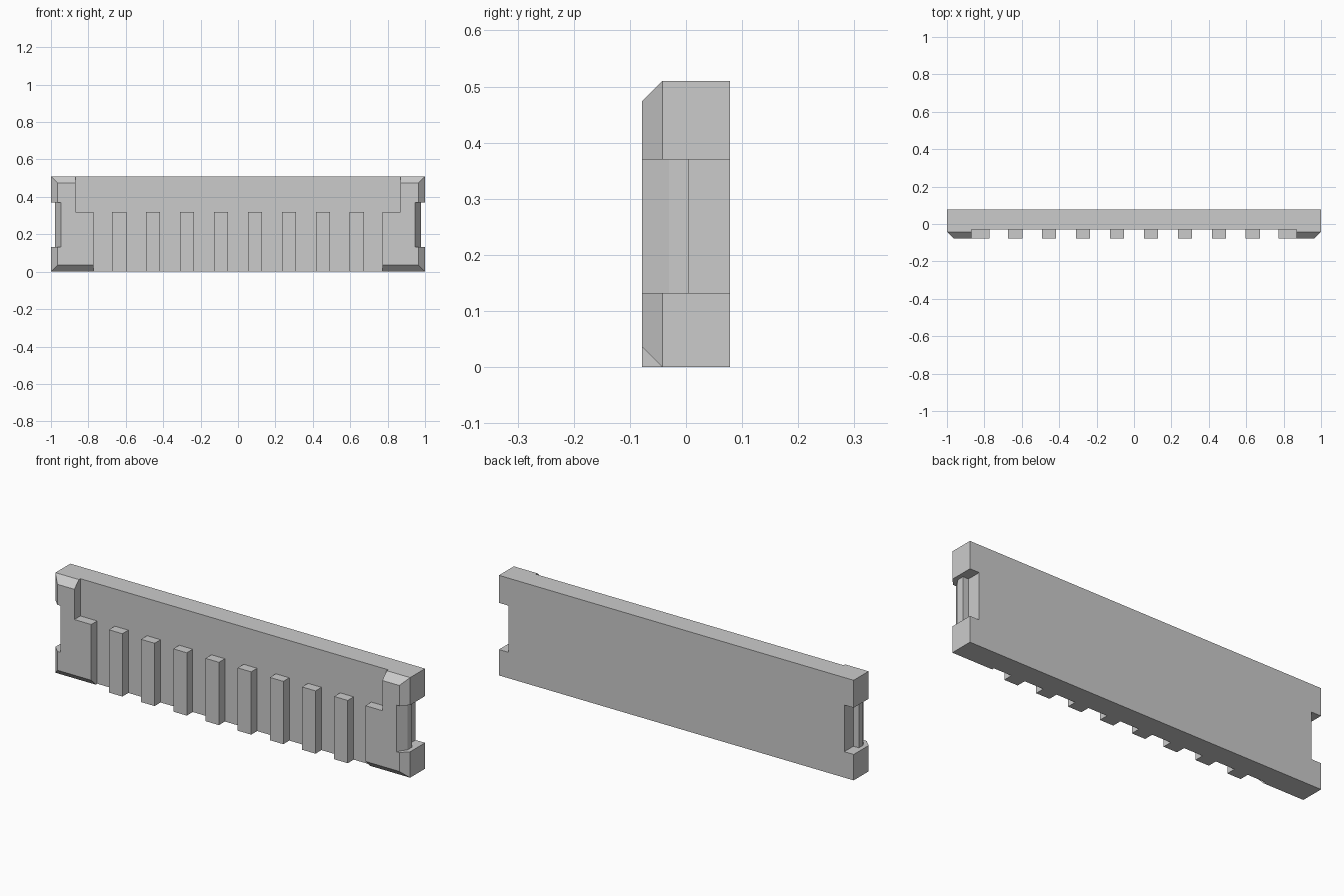
import bpy, bmesh
from mathutils import Vector

cube = bpy.data.objects.get("Cube")
if cube:
    bpy.data.objects.remove(cube, do_unlink=True)

HEIGHT = 0.51
BACK, PANEL_FRONT, FRONT = 0.078, -0.03, -0.078
CHAMFER = 0.036
RIB_TOP = 0.32

grey = bpy.data.materials.new("light grey")
grey.use_nodes = True
colour = (0.6, 0.6, 0.6, 1)
grey.diffuse_color = colour
grey.node_tree.nodes["Principled BSDF"].inputs["Base Color"].default_value = colour


def prism(name, points, offset, cuts=()):
    """Extrude a 3D outline by offset, then trim with (point, normal) planes."""
    bm = bmesh.new()
    face = bm.faces.new([bm.verts.new(p) for p in points])
    extruded = bmesh.ops.extrude_face_region(bm, geom=[face], use_keep_orig=True)["geom"]
    moved = [v for v in extruded if isinstance(v, bmesh.types.BMVert)]
    bmesh.ops.translate(bm, verts=moved, vec=offset)
    for point, normal in cuts:
        bmesh.ops.bisect_plane(bm, geom=bm.verts[:] + bm.edges[:] + bm.faces[:],
                               plane_co=point, plane_no=normal, clear_outer=True)
        bmesh.ops.holes_fill(bm, edges=[e for e in bm.edges if e.is_boundary])
    bmesh.ops.recalc_face_normals(bm, faces=bm.faces[:])
    mesh = bpy.data.meshes.new(name)
    bm.to_mesh(mesh)
    bm.free()
    mesh.materials.append(grey)
    obj = bpy.data.objects.new(name, mesh)
    bpy.context.collection.objects.link(obj)
    return obj


def box(name, x0, x1, y0, y1, z0, z1):
    outline = [(x0, y0, z0), (x1, y0, z0), (x1, y0, z1), (x0, y0, z1)]
    return prism(name, outline, (0, y1 - y0, 0))


def carve(obj, cutter):
    mod = obj.modifiers.new("notch", 'BOOLEAN')
    mod.operation, mod.solver, mod.object = 'DIFFERENCE', 'EXACT', cutter
    bpy.context.view_layer.objects.active = obj
    bpy.ops.object.modifier_apply(modifier=mod.name)


# Main slab
panel = box("panel", -1, 1, PANEL_FRONT, BACK, 0, HEIGHT)

# Stepped end plates with chamfered outer edges, and the lipped side notches
for side, s in (("left", 1), ("right", -1)):
    step = [(1, 0), (1, HEIGHT), (0.868, HEIGHT), (0.868, RIB_TOP), (0.773, RIB_TOP), (0.773, 0)]
    chamfers = [((s * (1 - CHAMFER), FRONT, 0), Vector((s, -1, 0))),
                ((0, FRONT, HEIGHT - CHAMFER), Vector((0, -1, 1))),
                ((0, FRONT, CHAMFER), Vector((0, -1, -1)))]
    plate = prism(side + "_end_plate", [(s * x, FRONT, z) for x, z in step],
                  (0, PANEL_FRONT - FRONT, 0), chamfers)

    notch = [(0.947, 0.1), (0.947, 0.005), (0.978, 0.005), (0.978, PANEL_FRONT),
             (0.933, -0.1), (1.1, -0.1), (1.1, 0.1)]
    cutter = prism("notch_cutter", [(s * x, y, 0.132) for x, y in notch], (0, 0, 0.238))
    carve(panel, cutter)
    carve(plate, cutter)
    bpy.data.objects.remove(cutter, do_unlink=True)

# Row of upright ribs on the front
for i in range(8):
    x = (i - 3.5) * 0.1815
    box(f"rib_{i + 1}", x - 0.038, x + 0.038, FRONT, PANEL_FRONT, 0, RIB_TOP)
